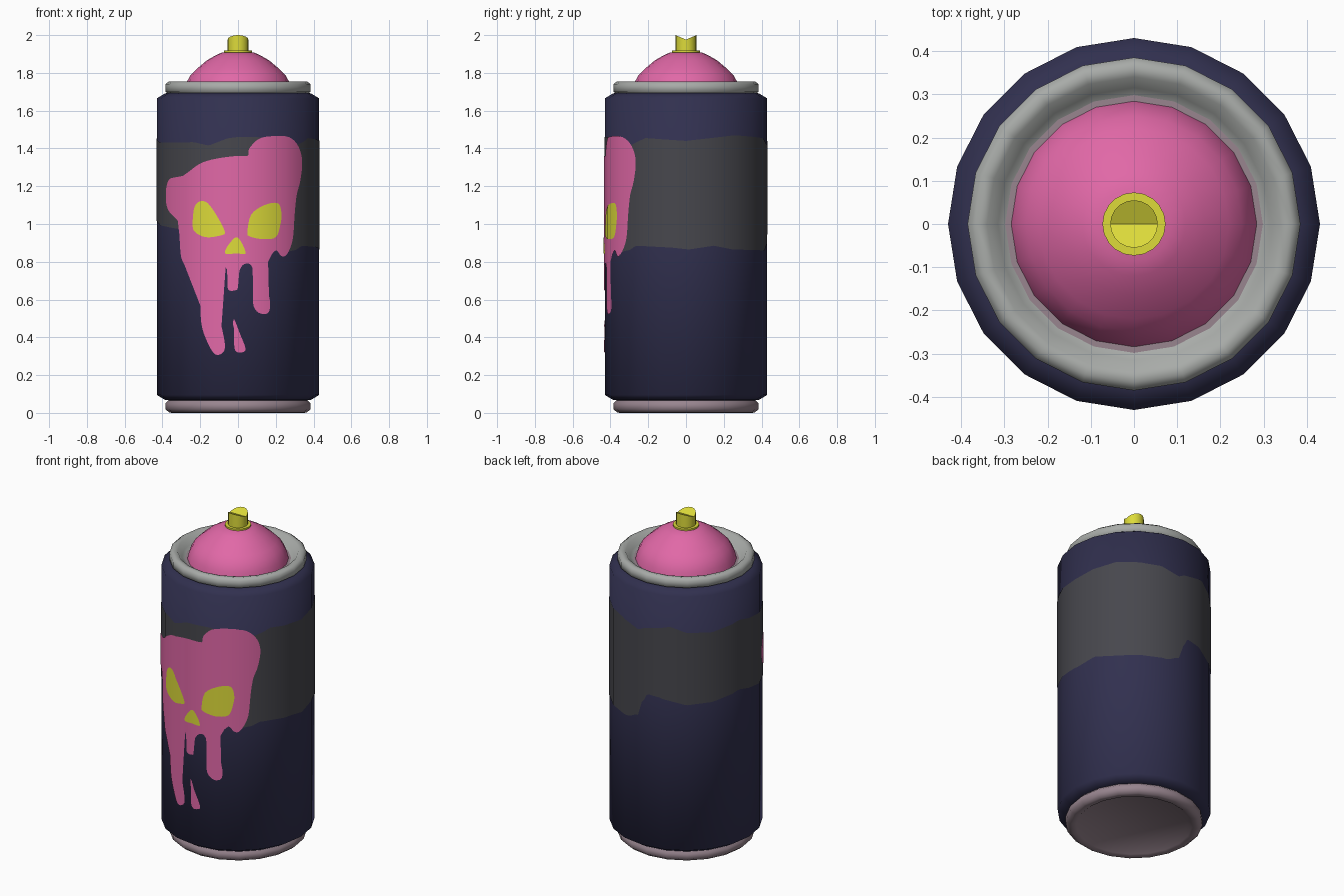
import bpy, bmesh, math
from mathutils import Vector

if "Cube" in bpy.data.objects:
    bpy.data.objects.remove(bpy.data.objects["Cube"])

SIDES = 20
R = 0.43
STEP = math.tau / SIDES


def material(name, *srgb):
    m = bpy.data.materials.new(name)
    lin = [((c / 255 + 0.055) / 1.055) ** 2.4 if c > 10 else c / 255 / 12.92 for c in srgb]
    m.diffuse_color = (*lin, 1)
    m.use_nodes = True
    m.node_tree.nodes["Principled BSDF"].inputs["Base Color"].default_value = m.diffuse_color
    return m


navy = material("navy", 49, 48, 79)
charcoal = material("charcoal", 71, 71, 77)
pink = material("pink", 225, 104, 167)
yellow = material("yellow", 221, 219, 58)
grey = material("light_grey", 168, 171, 168)
mauve = material("mauve_grey", 152, 133, 143)


def finish(name, bm, mat, angle=35, radial=False):
    me = bpy.data.meshes.new(name)
    bm.to_mesh(me)
    bm.free()
    me.materials.append(mat)
    me.polygons.foreach_set("use_smooth", [True] * len(me.polygons))
    if radial:  # painted plates share the rounded shading of the can wall
        me.normals_split_custom_set_from_vertices(
            [Vector((v.co.x, v.co.y, 0)).normalized() for v in me.vertices])
    else:
        me.set_sharp_from_angle(angle=math.radians(angle))
    ob = bpy.data.objects.new(name, me)
    bpy.context.collection.objects.link(ob)
    return ob


def lathe(profile):
    """Spin (radius, z) points round the z axis; the first side starts at the front."""
    bm = bmesh.new()
    rings = [[bm.verts.new((r * math.sin(i * STEP), -r * math.cos(i * STEP), z))
              for i in range(SIDES)] for r, z in profile if r > 0]
    for a, b in zip(rings, rings[1:]):
        for i in range(SIDES):
            j = (i + 1) % SIDES
            bm.faces.new((a[i], a[j], b[j], b[i]))
    if profile[0][0] == 0:
        bm.faces.new(rings[0][::-1])
    if profile[-1][0] == 0:
        bm.faces.new(rings[-1])
    return bm, rings


# Can: base rim, wall, top rim, inner ring, dome
finish("base_rim", lathe([(0, 0.025), (0.30, 0.025), (0.325, 0.006), (0.35, 0), (0.365, 0.003),
                          (0.385, 0.02), (0.385, 0.05), (0.365, 0.07)])[0], mauve, 50)
finish("can_wall", lathe([(0.355, 0.066), (0.385, 0.068), (R, 0.095), (R, 1.665),
                          (0.385, 1.692), (0.355, 1.694)])[0], navy, 70)
finish("top_rim", lathe([(0.365, 1.69), (0.385, 1.70), (0.385, 1.74), (0.365, 1.755),
                         (0.34, 1.75), (0.315, 1.715), (0.298, 1.705)])[0], grey, 70)
finish("inner_ring", lathe([(0.298, 1.705), (0.28, 1.705)])[0], mauve)
finish("dome", lathe([(0.285, 1.70), (0.275, 1.745), (0.25, 1.79), (0.22, 1.82), (0.165, 1.866),
                      (0.12, 1.892), (0.085, 1.908), (0, 1.91)])[0], pink)

# Spray nozzle: flange and stem, with a V groove along x in its top
bm, rings = lathe([(0.073, 1.905), (0.073, 1.918), (0.055, 1.918), (0.055, 2.0)])
top = rings[-1]
for v in top:
    v.co.z = 1.976 + 0.024 * abs(v.co.y) / 0.055
q = SIDES // 4
bm.faces.new(top[q:3 * q + 1])
bm.faces.new(top[3 * q:] + top[:q + 1])
finish("nozzle", bm, yellow)


# Charcoal band: wavy strip all round, edges given as (degrees from front, z)
def edge_height(keys, deg):
    for (a, za), (b, zb) in zip(keys, keys[1:]):
        if a <= deg <= b:
            t = (deg - a) / (b - a)
            return za + (zb - za) * t * t * (3 - 2 * t) if b - a < 12 else za + (zb - za) * t


upper = [(0, 1.46), (14, 1.46), (48, 1.42), (60, 1.455), (90, 1.44), (108, 1.455), (127, 1.47),
         (160, 1.455), (176, 1.42), (182, 1.44), (203, 1.475), (215, 1.443), (235, 1.435),
         (259, 1.465), (285, 1.43), (327, 1.433), (339, 1.415), (353, 1.455), (360, 1.46)]
lower = [(0, 0.91), (35, 0.85), (44, 0.86), (53, 0.885), (80, 0.875), (92, 0.865), (110, 0.885),
         (125, 0.865), (165, 0.86), (176, 0.89), (180, 0.98), (185, 1.035), (194, 1.03),
         (215, 0.995), (237, 1.005), (259, 1.035), (285, 0.995), (316, 0.972), (360, 0.91)]
bm = bmesh.new()
cols = []
for deg in range(0, 360, 2):
    t = math.radians(deg)
    r = (R + 0.002) * math.cos(STEP / 2) / math.cos(t % STEP - STEP / 2)
    cols.append([bm.verts.new((r * math.sin(t), -r * math.cos(t), edge_height(k, deg)))
                 for k in (lower, upper)])
for a, b in zip(cols, cols[1:] + cols[:1]):
    bm.faces.new((a[0], b[0], b[1], a[1]))
finish("wavy_band", bm, charcoal, radial=True)


# Painted plates: smooth closed outlines wrapped on the facets of the front
def smooth_outline(pts, n=4):
    pts = [Vector(p) / 100 for p in pts]
    out = []
    for i in range(len(pts)):
        a, b, c, d = (pts[(i + k) % len(pts)] for k in (-1, 0, 1, 2))
        for s in range(n):
            t = s / n
            out.append(0.5 * (2 * b + (c - a) * t + (2 * a - 5 * b + 4 * c - d) * t * t
                              + (3 * b - a - 3 * c + d) * t ** 3))
    return out


def plate(name, pts, mat, lift):
    rad = R + lift
    bm = bmesh.new()
    bm.faces.new([bm.verts.new((p.x, 0, p.y)) for p in smooth_outline(pts)])
    bmesh.ops.triangulate(bm, faces=bm.faces[:])
    for k in range(-4, 5):
        bmesh.ops.bisect_plane(bm, geom=bm.verts[:] + bm.edges[:] + bm.faces[:], dist=1e-5,
                               plane_co=(rad * math.sin(k * STEP), 0, 0), plane_no=(1, 0, 0))
    bm.normal_update()
    bmesh.ops.reverse_faces(bm, faces=[f for f in bm.faces if f.normal.y > 0])
    for v in bm.verts:
        k = int(math.asin(min(abs(v.co.x) / rad, 1)) / STEP)
        x0, x1 = rad * math.sin(k * STEP), rad * math.sin((k + 1) * STEP)
        y0, y1 = rad * math.cos(k * STEP), rad * math.cos((k + 1) * STEP)
        v.co.y = -(y0 + (y1 - y0) * (abs(v.co.x) - x0) / (x1 - x0))
    finish(name, bm, mat, radial=True)


plate("dripping_skull", [
    (5, 136), (6, 140), (11, 145), (18, 146.5), (27, 146), (32, 141), (34, 133), (33, 123),
    (31, 115), (30, 105), (29, 92), (26, 84), (23, 83), (20, 86), (16, 80), (15, 68), (17, 59),
    (16, 53), (11, 53), (8, 58), (9, 71), (7, 78), (4, 79), (1, 76), (0, 67), (-1, 65),
    (-5, 65), (-5.5, 69), (-5.5, 75), (-8, 78), (-11.5, 75), (-12, 65), (-10, 52), (-7, 37),
    (-8, 32), (-12, 31), (-16, 37), (-19.5, 48), (-20, 68), (-20, 82), (-22, 86), (-24, 81),
    (-27, 78), (-30, 82), (-31, 94), (-31.5, 105), (-36, 106), (-38, 111), (-38, 119),
    (-36, 124), (-31, 124.5), (-27, 127), (-20, 132), (-12, 134.5), (-1, 136)], pink, 0.004)
plate("loose_drip", [(-2, 49.5), (1, 42), (4, 34), (2, 32), (-1, 32.5), (-2, 36), (-1, 42),
                     (-2.5, 46)], pink, 0.004)
plate("left_eye", [(-24, 101), (-23, 109), (-20, 112), (-16, 111), (-11, 104), (-7, 96),
                   (-9, 94), (-17, 93), (-23, 96)], yellow, 0.006)
plate("right_eye", [(5, 96), (7, 105), (14, 110), (21, 111), (23, 106), (22.5, 100), (20, 93),
                    (13, 92), (6, 93.5)], yellow, 0.006)
plate("nose", [(-7, 85), (-5, 89), (-1, 93), (2, 90), (4, 85), (3, 84), (-1, 84.5), (-5, 84)],
      yellow, 0.006)
